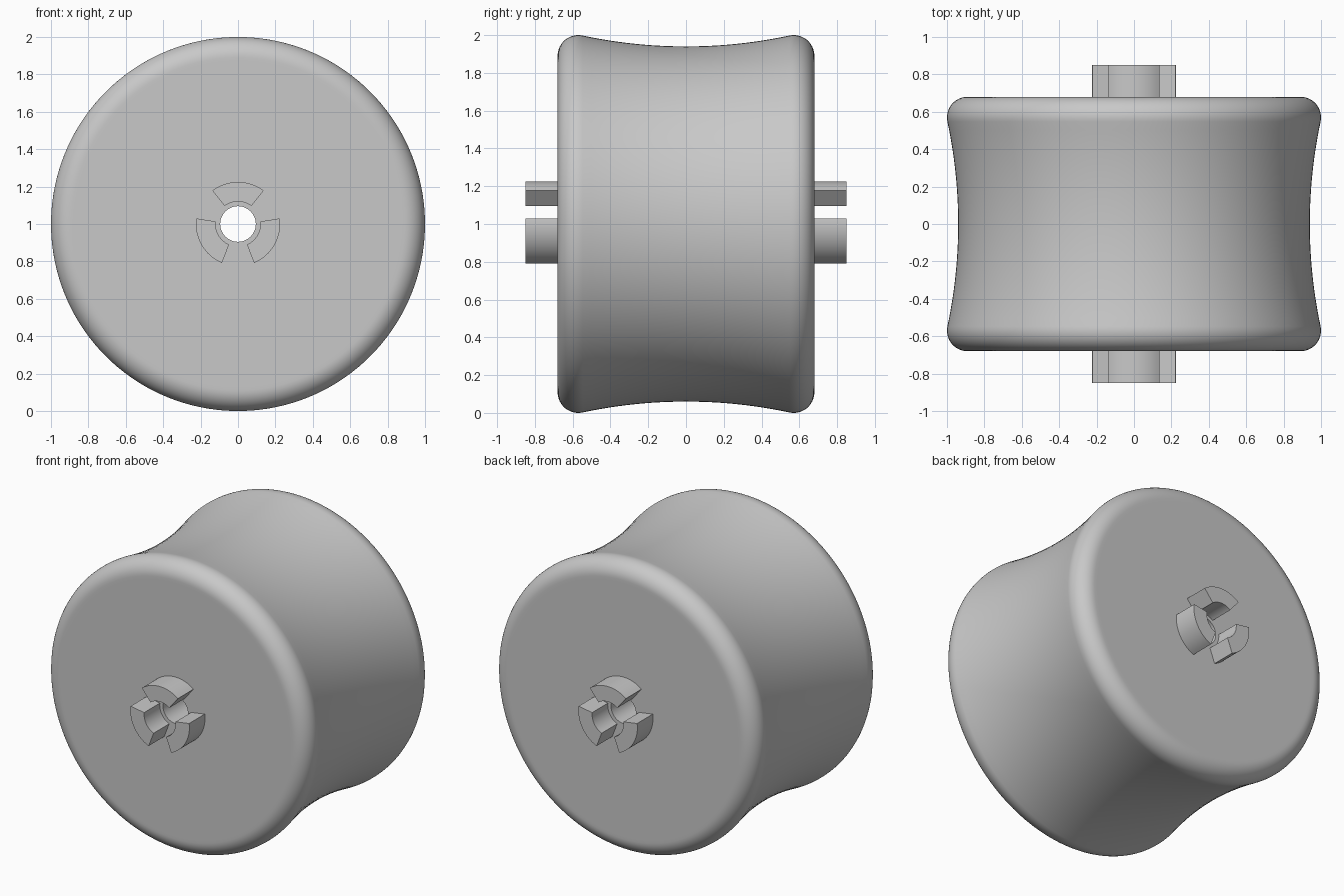
import bpy
import bmesh
from math import sin, cos, pi, radians, sqrt, asin

old = bpy.data.objects.get("Cube")
if old:
    bpy.data.objects.remove(old, do_unlink=True)

# One plain grey for every part
GREY = (0.58, 0.58, 0.58, 1)
grey = bpy.data.materials.new("plain grey")
grey.use_nodes = True
grey.diffuse_color = GREY
grey.node_tree.nodes["Principled BSDF"].inputs["Base Color"].default_value = GREY

AXLE_Z = 1.0
FACE_Y = 0.68       # flat end of the roller
LUG_Y = 0.85        # outer end of the lugs
BORE = 0.095
FILLET = 0.11
WAIST = 0.94
SEGMENTS = 160


def finish(name, bm):
    bmesh.ops.recalc_face_normals(bm, faces=bm.faces)
    mesh = bpy.data.meshes.new(name)
    bm.to_mesh(mesh)
    bm.free()
    obj = bpy.data.objects.new(name, mesh)
    bpy.context.collection.objects.link(obj)
    obj.location.z = AXLE_Z
    mesh.materials.append(grey)
    bpy.ops.object.select_all(action="DESELECT")
    obj.select_set(True)
    bpy.context.view_layer.objects.active = obj
    bpy.ops.object.shade_smooth_by_angle(angle=radians(30))
    return obj


def roller_profile():
    """Half section as (y, radius): bore, flat end, fillet, hollow waist."""
    fy, fr = FACE_Y - FILLET, 1 - FILLET
    # Waist arc centred on y = 0 that runs tangent into the fillet
    d = fr - WAIST + FILLET
    centre = (fy ** 2 / d + WAIST - FILLET + fr) / 2
    arc = centre - WAIST
    tilt = asin(fy / (arc + FILLET))
    half = [(FACE_Y, BORE), (FACE_Y, fr - 0.02)]
    for i in range(13):
        a = i / 12 * (pi / 2 + tilt)
        half.append((fy + FILLET * cos(a), fr + FILLET * sin(a)))
    edge = arc * sin(tilt)
    for i in range(1, 13):
        y = edge * (1 - i / 12)
        half.append((y, centre - sqrt(arc ** 2 - y ** 2)))
    return half + [(-y, r) for y, r in reversed(half[:-1])]


# Roller: closed profile swept round the axle, leaving the through bore
bm = bmesh.new()
rings = []
for y, r in roller_profile():
    rings.append([bm.verts.new((r * cos(2 * pi * k / SEGMENTS), y,
                                r * sin(2 * pi * k / SEGMENTS)))
                  for k in range(SEGMENTS)])
for a, b in zip(rings, rings[1:] + rings[:1]):
    for k in range(SEGMENTS):
        n = (k + 1) % SEGMENTS
        bm.faces.new((a[k], a[n], b[n], b[k]))
roller = finish("roller", bm)
weighted = roller.modifiers.new("even shading", "WEIGHTED_NORMAL")
weighted.keep_sharp = True


def lug(name, middle, side):
    """Ring sector standing out from one end of the roller."""
    bm = bmesh.new()
    outline = []
    for radius, spread, way in ((0.225, 37.6, 1), (0.12, 36.4, -1)):
        for i in range(17):
            a = radians(middle + way * spread * (i / 8 - 1))
            outline.append((radius * cos(a), radius * sin(a)))
    base = [bm.verts.new((x, side * FACE_Y, z)) for x, z in outline]
    cap = bm.faces.new(base)
    new = bmesh.ops.extrude_face_region(bm, geom=[cap])["geom"]
    moved = [v for v in new if isinstance(v, bmesh.types.BMVert)]
    bmesh.ops.translate(bm, verts=moved, vec=(0, side * (LUG_Y - FACE_Y), 0))
    finish(name, bm)


# Three lugs round the bore at each end
for end, side in (("front", -1), ("back", 1)):
    for place, middle in (("top", 90), ("right", 210), ("left", 330)):
        lug(f"{end}_{place}_lug", middle, side)
